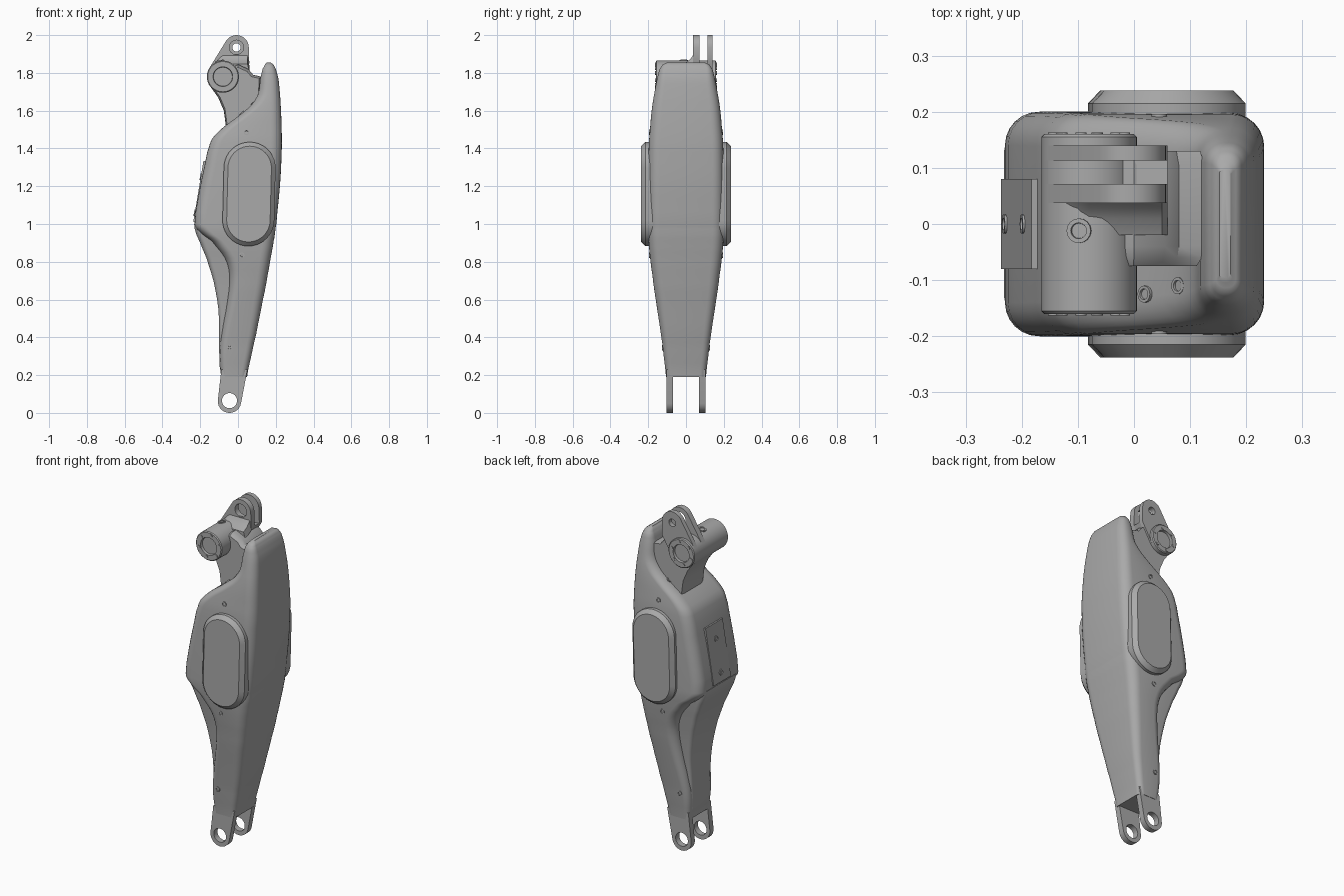
import bpy, bmesh, math
from mathutils import Vector
from mathutils.geometry import convex_hull_2d

cube = bpy.data.objects.get("Cube")
if cube:
    bpy.data.objects.remove(cube, do_unlink=True)

grey = bpy.data.materials.new("machined_grey")
grey.use_nodes = True
colour = (0.4, 0.4, 0.4, 1)
grey.diffuse_color = colour
bsdf = next(n for n in grey.node_tree.nodes if n.type == "BSDF_PRINCIPLED")
bsdf.inputs["Base Color"].default_value = colour


def finish(obj):
    obj.data.materials.append(grey)
    bpy.ops.object.select_all(action="DESELECT")
    obj.select_set(True)
    bpy.context.view_layer.objects.active = obj
    if obj.type == "CURVE":
        bpy.ops.object.convert(target="MESH")
    bpy.ops.object.shade_smooth_by_angle(angle=math.radians(35))


def loft(name, rings):
    """Skin matching rings of points and cap both ends."""
    bm = bmesh.new()
    loops = [[bm.verts.new(p) for p in ring] for ring in rings]
    n = len(loops[0])
    for a, b in zip(loops, loops[1:]):
        for i in range(n):
            j = (i + 1) % n
            bm.faces.new((a[i], a[j], b[j], b[i]))
    bm.faces.new(loops[0])
    bm.faces.new(loops[-1])
    bmesh.ops.recalc_face_normals(bm, faces=bm.faces)
    mesh = bpy.data.meshes.new(name)
    bm.to_mesh(mesh)
    bm.free()
    obj = bpy.data.objects.new(name, mesh)
    bpy.context.collection.objects.link(obj)
    finish(obj)


def circle(x, z, r, n=32):
    return [(x + r * math.cos(i * math.tau / n), z + r * math.sin(i * math.tau / n))
            for i in range(n)]


def hull(points):
    return [points[i] for i in convex_hull_2d(points)]


def plate(name, outlines, y0, y1):
    """Flat plate in the xz plane; later outlines are holes."""
    curve = bpy.data.curves.new(name, "CURVE")
    curve.dimensions = "2D"
    curve.fill_mode = "BOTH"
    curve.extrude = abs(y1 - y0) / 2
    for outline in outlines:
        spline = curve.splines.new("POLY")
        spline.points.add(len(outline) - 1)
        for p, (x, z) in zip(spline.points, outline):
            p.co = (x, z, 0, 1)
        spline.use_cyclic_u = True
    obj = bpy.data.objects.new(name, curve)
    obj.rotation_euler.x = math.pi / 2
    obj.location.y = (y0 + y1) / 2
    bpy.context.collection.objects.link(obj)
    finish(obj)


def turned(name, centre, axis, steps, n=32):
    """Turned part: steps are (distance along axis, radius)."""
    turn = Vector(axis).to_track_quat("Z", "Y")
    loft(name, [[Vector(centre) + turn @ Vector((x, y, t)) for x, y in circle(0, 0, r, n)]
                for t, r in steps])


def socket(name, centre, axis, r):
    turned(name, centre, axis, [(-.01, r), (.004, r), (.004, r * .65), (-.002, r * .6)], 16)


def smooth_stations(rows, sub=3):
    """Catmull-Rom refinement of station rows."""
    out = []
    for i in range(len(rows) - 1):
        p0, p1 = rows[max(i - 1, 0)], rows[i]
        p2, p3 = rows[i + 1], rows[min(i + 2, len(rows) - 1)]
        for s in range(sub):
            t = s / sub
            row = [b + .5 * t * (c - a + t * (2*a - 5*b + 4*c - d + t * (3*(b - c) + d - a)))
                   for a, b, c, d in zip(p0, p1, p2, p3)]
            row[0] = p1[0] + (p2[0] - p1[0]) * t
            out.append(row)
    return out + [rows[-1]]


def section(z, xl, xr, w, soft):
    """Rounded rectangle at height z."""
    r = min(soft * w, .45 * (xr - xl))
    ring = []
    for k, (cx, cy) in enumerate([(xr - r, w - r), (xl + r, w - r),
                                  (xl + r, r - w), (xr - r, r - w)]):
        for i in range(7):
            a = (k + i / 6) * math.pi / 2
            ring.append((cx + r * math.cos(a), cy + r * math.sin(a), z))
    return ring


# Main housing: height, x edges, half width
shell = [(.19, -.09, .048, .106), (.3, -.097, .07, .118), (.41, -.087, .095, .132),
         (.6, -.055, .132, .16), (.73, -.045, .157, .178), (.82, -.07, .173, .19),
         (.91, -.14, .189, .198), (.96, -.205, .197, .2), (1, -.23, .203, .2),
         (1.2, -.2, .222, .2), (1.38, -.163, .231, .198), (1.45, -.138, .232, .195),
         (1.51, -.08, .231, .19), (1.57, 0, .229, .185), (1.63, .07, .226, .178),
         (1.69, .107, .222, .168), (1.77, .118, .214, .153), (1.82, .13, .2, .14),
         (1.845, .143, .187, .122), (1.856, .152, .172, .098)]
loft("main_housing", [section(*row, .3) for row in smooth_stations(shell)])

# Narrower rib filling the concave lower edge
rib = [(.2, -.088, .03, .08), (.25, -.098, .03, .085), (.4, -.1, .03, .095),
       (.55, -.104, .03, .11), (.7, -.13, .03, .125), (.82, -.167, .03, .14),
       (.9, -.2, .03, .15), (.96, -.225, .03, .155), (1, -.232, .03, .158)]
loft("lower_rib", [section(*row, .2) for row in smooth_stations(rib)])

# Plate on the knee edge with two screw sockets
plate("knee_plate", [[(-.237, 1.01), (-.183, 1.335), (-.15, 1.33), (-.2, 1.01)]], -.08, .08)
for i, (x, z) in enumerate([(-.229, 1.06), (-.197, 1.25)]):
    socket(f"knee_socket_{i + 1}", (x, 0, z), (-1, 0, .165), .017)


def stadium(y, r):
    top = [(.062 + r * math.cos(a), y, 1.297 + r * math.sin(a))
           for a in (i * math.pi / 20 for i in range(21))]
    low = [(.055 + r * math.cos(a), y, 1.02 + r * math.sin(a))
           for a in (math.pi + i * math.pi / 20 for i in range(21))]
    return top + low


# Side parts, mirrored front to rear
for side, s in (("front", -1), ("rear", 1)):
    loft(side + "_pad", [stadium(s * y, r) for y, r in
                         ((.17, .137), (.215, .137), (.238, .115))])
    eye = hull(circle(-.045, .062, .062) + [(-.088, .23), (.05, .23)])
    plate(side + "_fork_arm", [eye, circle(-.045, .065, .04)], s * .07, s * .104)
    for i, (x, z, y) in enumerate([(.045, 1.485, .192), (.02, .835, .191), (-.045, .345, .123)]):
        socket(f"{side}_side_socket_{i + 1}", (x, s * y, z), (0, s, 0), .014)
    for i, (x, z, y) in enumerate([(.02, 1.587, .125), (.08, 1.641, .11)]):
        socket(f"{side}_slope_socket_{i + 1}", (x, s * y, z), (-.7, 0, .75), .015)
    for i in range(6):
        a = i * math.tau / 6 + .3
        turned(f"{side}_hub_screw_{i + 1}",
               (-.08 + .066 * math.cos(a), s * .16, 1.78 + .066 * math.sin(a)),
               (0, s, 0), [(-.01, .01), (.003, .01)], 12)

# Pivot hub with recessed ends
turned("pivot_hub", (-.08, 0, 1.78), (0, 1, 0),
       [(-.145, .05), (-.16, .052), (-.16, .08), (-.155, .085),
        (.155, .085), (.16, .08), (.16, .052), (.145, .05)], 48)
socket("hub_oil_hole", (-.098, -.012, 1.863), (-.2, 0, 1), .022)

# Web joining the hub to the housing
web = [(-.155, 1.74), (-.105, 1.67), (-.075, 1.6), (-.062, 1.5), (.04, 1.5), (.12, 1.63),
       (.125, 1.78), (.08, 1.79), (.055, 1.82), (.0, 1.845), (-.08, 1.8)]
mid_x, mid_z = -.01, 1.69
loft("hub_web", [[(mid_x + (x - mid_x) * k, y, mid_z + (z - mid_z) * k) for x, z in web]
                 for y, k in ((-.075, .9), (-.06, .97), (-.04, 1), (.105, 1), (.13, .95))])

# Clevis ears and the solid base between them
ear = hull(circle(-.08, 1.78, .085, 48) + circle(-.008, 1.935, .065) + [(.06, 1.85)])
plate("front_clevis_ear", [ear, circle(-.008, 1.935, .038)], .037, .071)
plate("rear_clevis_ear", [ear, circle(-.008, 1.935, .022)], .113, .14)
plate("clevis_base", [[(x, min(z, 1.9)) for x, z in ear if z < 1.93]], .06, .12)

# Curved gusset from the hub barrel up to the front ear
gusset = [(-.155, 1.79), (-.12, 1.86), (-.08, 1.9), (.05, 1.9), (.06, 1.84), (-.02, 1.75)]
loft("clevis_gusset", [[(x, y, 1.78 + (z - 1.78) * k) for x, z in gusset]
                       for y, k in ((-.02, .55), (.01, .68), (.028, .83), (.042, 1))])
